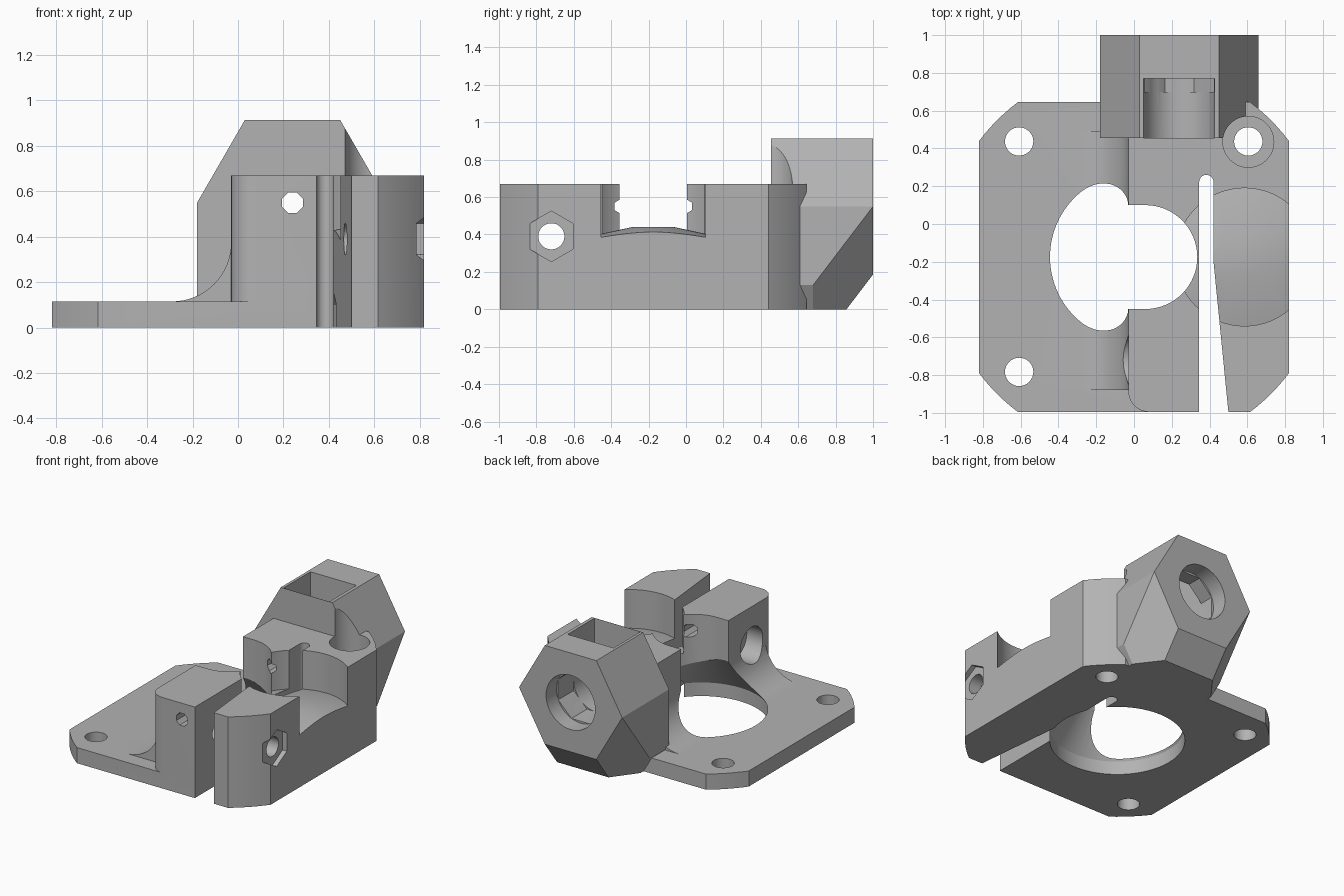
import bpy
import bmesh
from math import sin, cos, radians, pi

if "Cube" in bpy.data.objects:
    bpy.data.objects.remove(bpy.data.objects["Cube"], do_unlink=True)

grey = bpy.data.materials.new("plain grey")
grey.use_nodes = True
grey.diffuse_color = (0.45, 0.45, 0.45, 1)
grey.node_tree.nodes["Principled BSDF"].inputs["Base Color"].default_value = grey.diffuse_color

CY = -0.175          # y of the main bore
AXES = {"x": lambda a, b, h: (h, a, b),
        "y": lambda a, b, h: (a, h, b),
        "z": lambda a, b, h: (a, b, h)}


def finish(name, bm):
    bmesh.ops.recalc_face_normals(bm, faces=bm.faces)
    mesh = bpy.data.meshes.new(name)
    bm.to_mesh(mesh)
    bm.free()
    mesh.materials.append(grey)
    ob = bpy.data.objects.new(name, mesh)
    bpy.context.collection.objects.link(ob)
    return ob


def arc(cx, cy, r, start, end, n):
    steps = [radians(start + (end - start) * i / n) for i in range(n + 1)]
    return [(cx + r * cos(t), cy + r * sin(t)) for t in steps]


def circle(cx, cy, r, n=48, turn=0):
    return arc(cx, cy, r, turn, turn + 360, n)[:-1]


def loft(name, rings):
    """Solid through a list of closed rings with equal point counts."""
    bm = bmesh.new()
    rows = [[bm.verts.new(p) for p in ring] for ring in rings]
    n = len(rows[0])
    bm.faces.new(rows[0])
    bm.faces.new(rows[-1])
    for low, high in zip(rows, rows[1:]):
        for i in range(n):
            j = (i + 1) % n
            bm.faces.new((low[i], low[j], high[j], high[i]))
    return finish(name, bm)


def prism(name, outline, lo, hi, axis="z"):
    place = AXES[axis]
    return loft(name, [[place(a, b, h) for a, b in outline] for h in (lo, hi)])


def lathe(name, cx, cy, profile, n=64):
    return loft(name, [[(x, y, z) for x, y in circle(cx, cy, r, n)] for r, z in profile])


def combine(target, tool, operation):
    mod = target.modifiers.new(tool.name, "BOOLEAN")
    mod.operation = operation
    mod.solver = "EXACT"
    mod.object = tool
    bpy.context.view_layer.objects.active = target
    bpy.ops.object.modifier_apply(modifier=mod.name)
    bpy.data.objects.remove(tool, do_unlink=True)


def corner(angle):
    return arc(0, CY, 1.025, angle - 8.1, angle + 8.1, 6)


# Mounting plate with arc-cut corners
body = prism("extruder_body", corner(45) + corner(135) + corner(225) + corner(315), 0, 0.115)

# Tall clamp block, rounded at its front inner corner
front_y = corner(315)[0][1]
back_y = corner(45)[-1][1]
block = (corner(315) + corner(45) + [(-0.03, back_y)]
         + arc(0.08, front_y + 0.11, 0.11, 180, 270, 10))
combine(body, prism("clamp_block", block, 0.05, 0.67), "UNION")

# Concave fillet between plate and block
fillet = arc(-0.29, 0.375, 0.26, -90, 0, 16) + [(0.02, 0.375), (0.02, 0.06), (-0.29, 0.06)]
combine(body, prism("root_fillet", fillet, -0.88, 0.49, "y"), "UNION")

# Hexagonal holder swept down and forward to the plate
bm = bmesh.new()
for z, back in ((0.55, 1.0), (0.13, 0.68)):
    for x, h in circle(0.24, z, 0.42, 6):
        for y in (0.455, back):
            bm.verts.new((x, y, h))
hull = bmesh.ops.convex_hull(bm, input=bm.verts)
spare = {g for k in ("geom_interior", "geom_unused") for g in hull[k]
         if isinstance(g, bmesh.types.BMVert)}
bmesh.ops.delete(bm, geom=list(spare), context="VERTS")
bmesh.ops.dissolve_limit(bm, angle_limit=0.01, verts=bm.verts, edges=bm.edges)
bmesh.ops.bisect_plane(bm, geom=bm.verts[:] + bm.edges[:] + bm.faces[:],
                       plane_co=(0, 0, 0), plane_no=(0, 0, 1), clear_inner=True)
bmesh.ops.holes_fill(bm, edges=[e for e in bm.edges if e.is_boundary])
combine(body, finish("hex_holder", bm), "UNION")

# Main bore: round lip, cone above it, then the open gear chamber
chamber = arc(0.06, CY, 0.275, -90, 90, 32) + [(-0.15, CY + 0.275), (-0.15, CY - 0.275)]
cuts = [
    lathe("motor_bore", 0, CY, [(0.455, -0.1), (0.455, 0.1), (0.275, 0.37)]),
    prism("gear_bore", circle(0.06, CY, 0.275, 64), 0.1, 1),
    prism("gear_chamber", chamber, 0.36, 1),
    # Bearing pocket with a conical floor around a flat boss
    lathe("bearing_pocket", 0.585, CY, [(0.11, 0.44), (0.365, 0.385), (0.365, 0.9)]),
    # Clamp slit, flaring toward the front
    prism("clamp_slit", arc(0.383, 0.222, 0.038, 0, 180, 12)
          + [(0.345, -1.1), (0.51, -1.1), (0.421, -0.2)], -0.1, 1),
    # Clamp screw hole, head recess and nut trap
    prism("screw_hole", circle(-0.72, 0.39, 0.07, 32), -0.5, 1, "x"),
    prism("head_recess", circle(-0.72, 0.39, 0.13), -0.4, 0.1, "x"),
    prism("nut_trap", circle(-0.72, 0.39, 0.135, 6, 30), 0.785, 1, "x"),
    # Feed hole and holder bore
    prism("feed_hole", circle(0.24, 0.55, 0.049, 8, 22.5), -1.1, 0.6, "y"),
    prism("holder_throat", circle(0.24, 0.55, 0.2, 8, 22.5), 0.7, 0.95, "y"),
    prism("holder_mouth", circle(0.24, 0.55, 0.2), 0.88, 1.1, "y"),
    # Open-topped holder pocket with a round floor
    prism("holder_pocket", arc(0.238, 0.55, 0.187, 180, 360, 24)
          + [(0.425, 1), (0.051, 1)], 0.456, 0.77, "y"),
    prism("corner_counterbore", circle(0.605, 0.435, 0.135), 0.115, 1),
]
# Mounting holes
for x, y in ((-0.608, 0.437), (-0.608, -0.783), (0.605, 0.437)):
    cuts.append(prism("mounting_hole", circle(x, y, 0.075, 32), -0.1, 0.3))
for cut in cuts:
    combine(body, cut, "DIFFERENCE")

# Smooth the round walls, keep the machined edges crisp
bpy.ops.object.select_all(action="DESELECT")
body.select_set(True)
bpy.context.view_layer.objects.active = body
bpy.ops.object.shade_smooth_by_angle(angle=radians(25))
